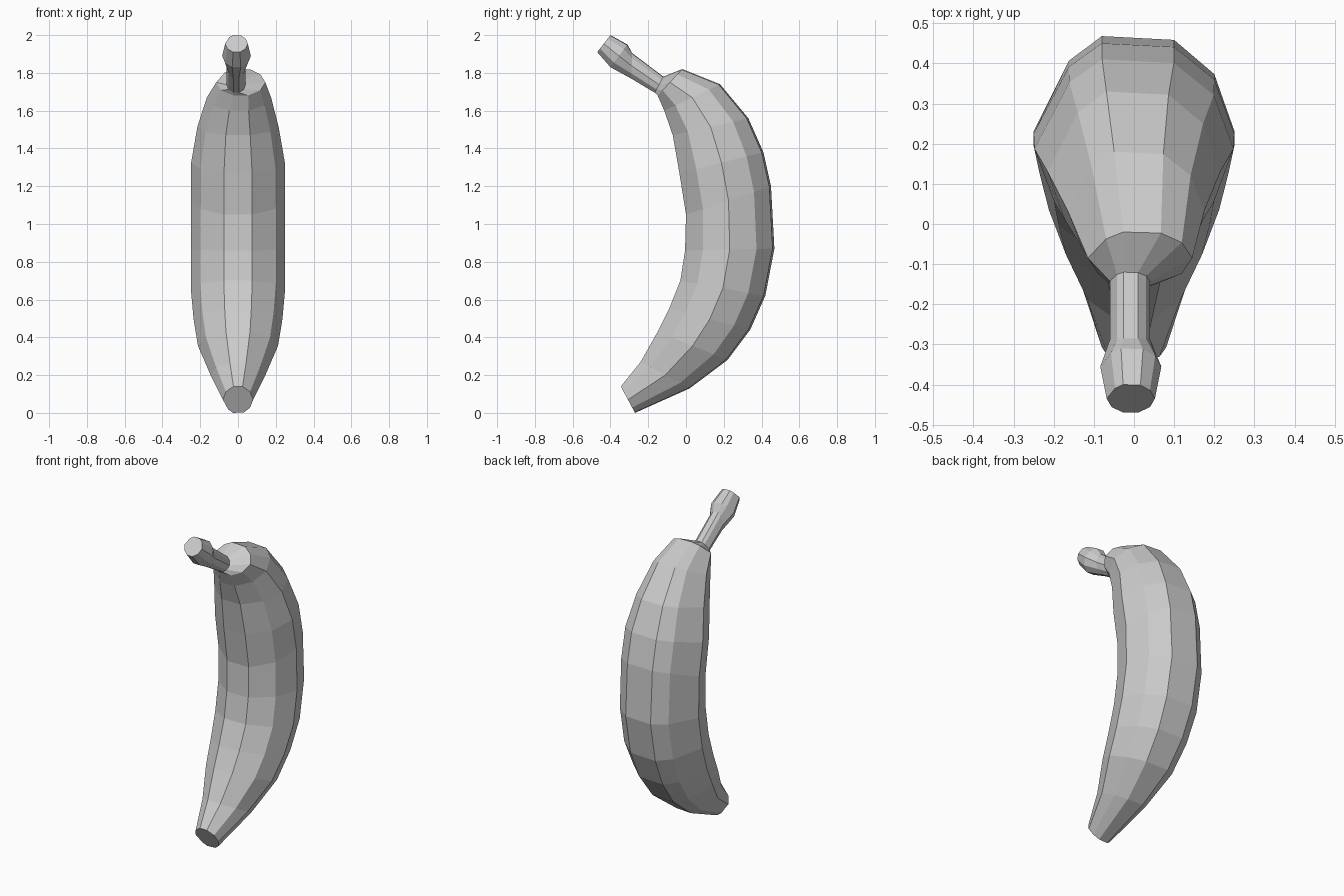
import bpy, bmesh

# Cross-section: (x as fraction of half width, depth from inner 0 to outer 1)
SECTION = [(-0.3, 0), (0.3, 0), (0.8, 0.2), (1, 0.5), (0.8, 0.8),
           (0.4, 0.98), (-0.32, 1), (-0.65, 0.87), (-1, 0.5), (-0.8, 0.2)]

# Rings from tip to stem: inner y, inner z, outer y, outer z, half width, x shift
RINGS = [
    (-0.345, 0.14, -0.27, 0.0, 0.08, 0),
    (-0.24, 0.27, 0.02, 0.13, 0.145, 0),
    (-0.15, 0.43, 0.22, 0.28, 0.212, 0),
    (-0.09, 0.55, 0.34, 0.44, 0.235, 0),
    (-0.03, 0.70, 0.42, 0.62, 0.25, 0),
    (-0.005, 0.86, 0.468, 0.87, 0.25, 0),
    (0.0, 1.05, 0.45, 1.20, 0.25, 0),
    (-0.035, 1.27, 0.41, 1.38, 0.248, 0),
    (-0.07, 1.47, 0.33, 1.56, 0.215, 0),
    (-0.115, 1.60, 0.18, 1.74, 0.17, 0.005),
    (-0.15, 1.68, -0.02, 1.82, 0.13, 0.015),
    # stem
    (-0.165, 1.695, -0.12, 1.78, 0.05, -0.01),
    (-0.29, 1.77, -0.285, 1.905, 0.05, -0.01),
    (-0.40, 1.83, -0.31, 1.95, 0.076, -0.008),
    (-0.47, 1.91, -0.40, 2.0, 0.06, -0.008),
]

# Loft the rings into one closed skin
bm = bmesh.new()
loops = []
for iy, iz, oy, oz, w, sx in RINGS:
    loops.append([bm.verts.new((sx + u * w, iy + (oy - iy) * v, iz + (oz - iz) * v))
                  for u, v in SECTION])
n = len(SECTION)
for a, b in zip(loops, loops[1:]):
    for i in range(n):
        j = (i + 1) % n
        bm.faces.new((a[i], a[j], b[j], b[i]))

# End caps
bm.faces.new(loops[0][::-1])
bm.faces.new(loops[-1])
bmesh.ops.recalc_face_normals(bm, faces=bm.faces)

mesh = bpy.data.meshes.new("banana")
bm.to_mesh(mesh)
bm.free()
bpy.context.collection.objects.link(bpy.data.objects.new("banana", mesh))
